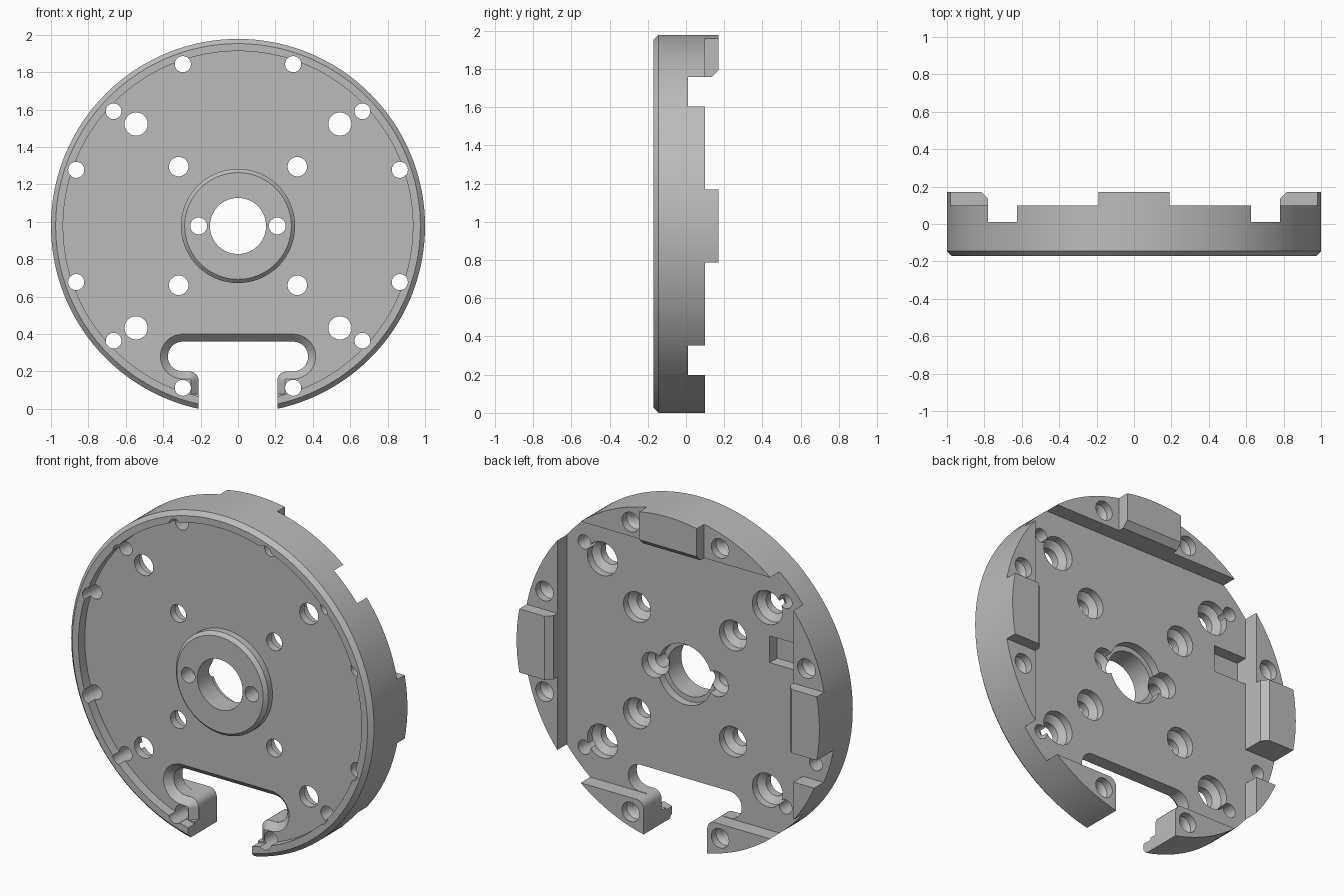
import bpy, bmesh, math
from mathutils import Vector

if "Cube" in bpy.data.objects:
    bpy.data.objects.remove(bpy.data.objects["Cube"], do_unlink=True)

CZ = 0.978                       # height of the disc axis
FRONT, FLOOR, PLATE, SEAT, BACK = -0.17, -0.11, 0.01, 0.10, 0.17
CHORD, HALF = 0.78, 0.19         # distance of back ledges, half width of lugs

metal = bpy.data.materials.new("light_grey_metal")
metal.use_nodes = True
grey = (0.5, 0.5, 0.5, 1)
metal.diffuse_color = grey
metal.node_tree.nodes["Principled BSDF"].inputs["Base Color"].default_value = grey


def new_object(name, bm):
    bmesh.ops.recalc_face_normals(bm, faces=bm.faces)
    mesh = bpy.data.meshes.new(name)
    bm.to_mesh(mesh)
    bm.free()
    mesh.materials.append(metal)
    obj = bpy.data.objects.new(name, mesh)
    bpy.context.collection.objects.link(obj)
    return obj


def loft(name, rings):
    """Join equal rings of points and cap both ends."""
    bm = bmesh.new()
    loops = [[bm.verts.new(p) for p in ring] for ring in rings]
    n = len(loops[0])
    for a, b in zip(loops, loops[1:]):
        for i in range(n):
            j = (i + 1) % n
            bm.faces.new((a[i], a[j], b[j], b[i]))
    bm.faces.new(loops[0])
    bm.faces.new(loops[-1])
    return new_object(name, bm)


def turned(name, profile, x=0, z=0, sides=32):
    """Stack of circles along y; profile holds (radius, y) pairs."""
    angles = [2 * math.pi * i / sides for i in range(sides)]
    return loft(name, [[(x + r * math.cos(a), y, CZ + z + r * math.sin(a))
                        for a in angles] for r, y in profile])


def box(name, x, y, z):
    corners = ((0, 0), (1, 0), (1, 1), (0, 1))
    return loft(name, [[(x[i], yy, CZ + z[j]) for i, j in corners] for yy in y])


def cut(obj, cutter):
    cutter.hide_render = True
    mod = obj.modifiers.new("cut", 'BOOLEAN')
    mod.operation, mod.solver, mod.object = 'DIFFERENCE', 'EXACT', cutter
    bpy.context.view_layer.objects.active = obj
    bpy.ops.object.modifier_apply(modifier=mod.name)
    bpy.data.objects.remove(cutter, do_unlink=True)


# Turned disc: chamfered rim, recessed front face and raised hub
body = turned("mounting_plate", [
    (0.285, FRONT), (0.305, FRONT + 0.02), (0.305, FLOOR), (0.935, FLOOR),
    (0.935, FRONT), (0.975, FRONT), (1, FRONT + 0.025), (1, BACK)], sides=128)

# Back: square channel, leaving four ledges
cut(body, box("channel", (-CHORD, CHORD), (PLATE, 1), (-CHORD, CHORD)))

# Lower the ledges beside the lugs, and the whole bottom ledge
for sx in (-1, 1):
    for sz in (-1, 1):
        cut(body, box("ledge", sorted((sx * HALF, sx * 2)), (SEAT, 1),
                      sorted((sz * HALF, sz * 2))))
cut(body, box("bottom_ledge", (-0.3, 0.3), (SEAT, 1), (-2, -0.5)))

# Gap under one lug and shallow rectangular pocket above it
cut(body, box("ledge_gap", (-2, -0.7), (PLATE, 1), (-0.4, -HALF)))
cut(body, box("pocket", (-CHORD, -0.56), (-0.06, 0.05), (0.22, 0.38)))

# Chamfer the inner edges of the three lugs
c = 0.035
diamond = ((-c, 0), (0, c), (c, 0), (0, -c))
for s in (-1, 1):
    cut(body, loft("lug_chamfer", [[(s * CHORD + a, BACK + b, CZ + z) for a, b in diamond]
                                   for z in (-0.3, 0.3)]))
cut(body, loft("lug_chamfer", [[(x, BACK + b, CZ + CHORD + a) for a, b in diamond]
                               for x in (-0.3, 0.3)]))


# Keyhole-shaped slot at the bottom, with a chamfered front edge
def slot_ring(y, d, bottom):
    half = [(0.21 + d, bottom)]
    for i in range(7):
        a = math.pi - i * math.pi / 12
        r = 0.05 - d
        half.append((0.26 + r * math.cos(a), 0.15 + r * math.sin(a)))
    for i in range(17):
        a = -math.pi / 2 + i * math.pi / 16
        r = 0.08 + d
        half.append((0.295 + r * math.cos(a), 0.28 + r * math.sin(a)))
    return [(x, y, z) for x, z in half] + [(-x, y, z) for x, z in reversed(half)]


cut(body, loft("slot", [slot_ring(-1, 0, -0.3), slot_ring(1, 0, -0.3)]))
cut(body, loft("slot_chamfer", [slot_ring(FLOOR - 0.001, 0.041, 0.08),
                                slot_ring(FLOOR + 0.04, 0.0005, 0.08)]))


# Holes: through radius, back counterbore radius, seat depth, back surface
def stepped_hole(x, z, r, wide=None, step=0, top=PLATE):
    if wide:
        profile = [(r, -1), (r, top - step - 0.015), (wide * 0.8, top - step),
                   (wide, top - step + 0.015), (wide, 1)]
    else:
        profile = [(r, -1), (r, 1)]
    cut(body, turned("hole", profile, x, z))


for sx in (-1, 1):
    stepped_hole(sx * 0.21, 0, 0.045, 0.075, 0.07)
    for sz in (-1, 1):
        stepped_hole(sx * 0.317, sz * 0.317, 0.052, 0.09, 0.06)
        stepped_hole(sx * 0.545, sz * 0.545, 0.062, 0.1, 0.06)
        stepped_hole(sx * 0.665, sz * 0.613, 0.042)
        stepped_hole(sx * 0.295, sz * 0.865, 0.043, 0.058, 0.06, SEAT)
        low = sx < 0 and sz < 0
        if low:
            stepped_hole(sx * 0.865, sz * 0.3, 0.043)
        else:
            stepped_hole(sx * 0.865, sz * 0.3, 0.043, 0.058, 0.06, SEAT)

# Centre bore with a wider back step
cut(body, turned("bore", [(0.15, -1), (0.15, -0.04), (0.18, -0.04), (0.18, 1)], sides=64))

# Smooth round walls, crisp edges
bpy.ops.object.select_all(action='DESELECT')
body.select_set(True)
bpy.context.view_layer.objects.active = body
bpy.ops.object.shade_smooth_by_angle(angle=math.radians(25))
